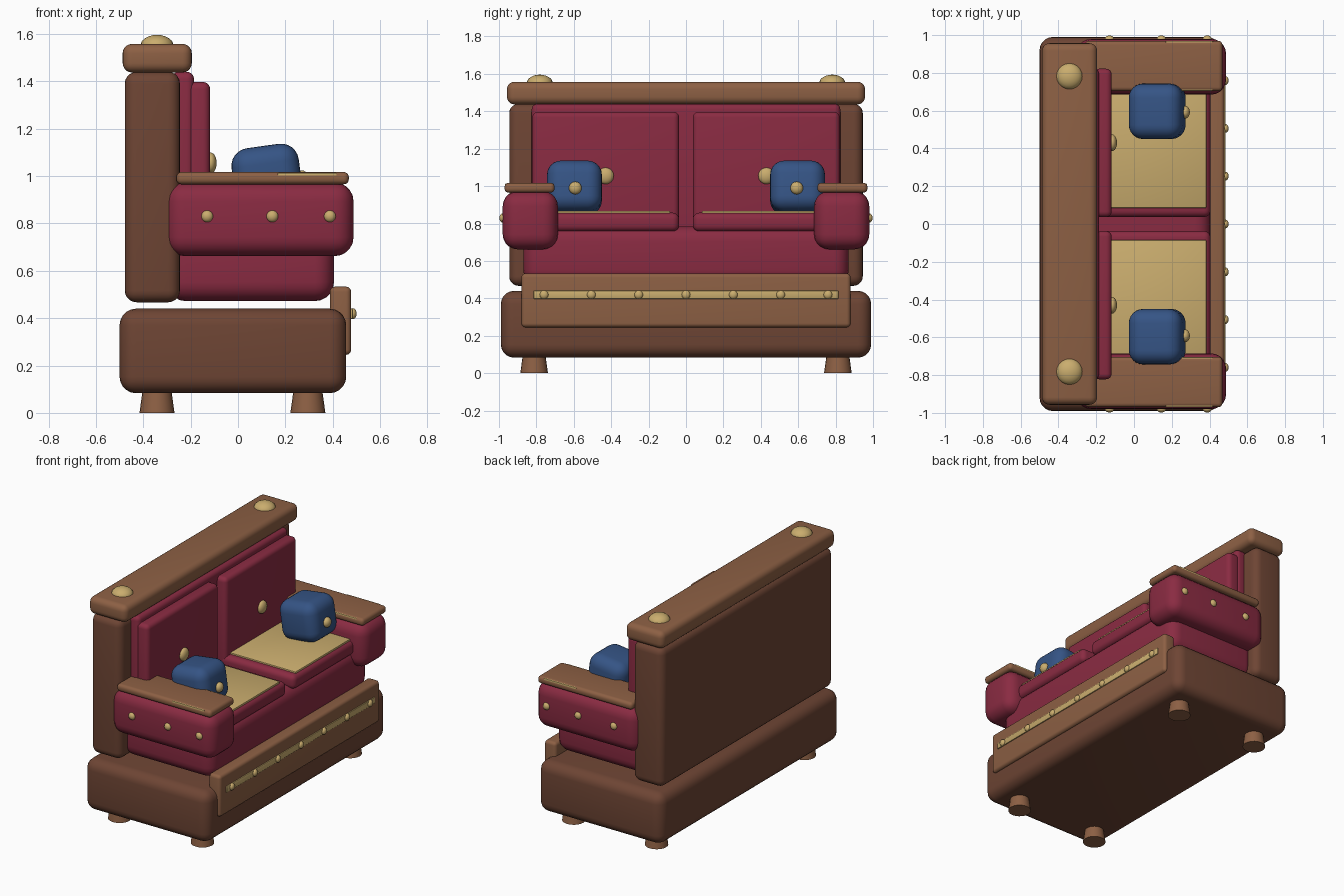
import bpy, math

if "Cube" in bpy.data.objects:
    bpy.data.objects.remove(bpy.data.objects["Cube"])


def material(name, rgb):
    m = bpy.data.materials.new(name)
    lin = [((c / 255 + 0.055) / 1.055) ** 2.4 for c in rgb]
    m.diffuse_color = (*lin, 1)
    m.use_nodes = True
    m.node_tree.nodes["Principled BSDF"].inputs["Base Color"].default_value = m.diffuse_color
    return m


DARK = material("dark wood", (110, 69, 52))
WOOD = material("mid wood", (141, 96, 68))
RED = material("red upholstery", (138, 43, 66))
BRASS = material("brass", (202, 173, 110))
BLUE = material("blue fabric", (53, 84, 133))


def finish(name, mat):
    ob = bpy.context.object
    ob.name = name
    ob.data.materials.append(mat)
    bpy.ops.object.shade_smooth_by_angle(angle=math.radians(40))
    return ob


def box(name, mat, x, y, z, bevel, segments=5, tilt=0):
    """Rounded box from (min, max) ranges on each axis."""
    bpy.ops.mesh.primitive_cube_add(size=1, location=[(a + b) / 2 for a, b in (x, y, z)])
    ob = bpy.context.object
    ob.scale = [b - a for a, b in (x, y, z)]
    bpy.ops.object.transform_apply(location=False, rotation=False, scale=True)
    mod = ob.modifiers.new("rounding", 'BEVEL')
    mod.width, mod.segments = bevel, segments
    bpy.ops.object.modifier_apply(modifier=mod.name)
    ob.rotation_euler.y = tilt
    return finish(name, mat)


def button(name, loc, radii):
    bpy.ops.mesh.primitive_uv_sphere_add(segments=20, ring_count=12, radius=1, location=loc)
    bpy.context.object.scale = radii
    bpy.ops.object.transform_apply(location=False, rotation=False, scale=True)
    return finish(name, BRASS)


def span(side, a, b):
    return tuple(sorted((side * a, side * b)))


# Wooden base, backrest and top rail
box("base", DARK, (-0.5, 0.457), (-0.99, 0.99), (0.083, 0.44), 0.07)
box("backrest_frame", DARK, (-0.478, -0.245), (-0.945, 0.945), (0.467, 1.44), 0.05)
box("top_rail", WOOD, (-0.487, -0.195), (-0.957, 0.957), (1.437, 1.558), 0.04)

# Front panel with studded brass strip
box("front_panel", WOOD, (0.388, 0.478), (-0.88, 0.88), (0.245, 0.533), 0.022)
box("front_strip", BRASS, (0.46, 0.485), (-0.815, 0.815), (0.397, 0.441), 0.005, 2)
for i in range(7):
    button("front_stud", (0.485, -0.759 + i * 0.253, 0.419), (0.016, 0.023, 0.023))

# Upholstered core
box("seat_base", RED, (-0.3, 0.405), (-0.87, 0.87), (0.472, 0.785), 0.08)
box("back_panel", RED, (-0.28, -0.186), (-0.825, 0.825), (0.6, 1.44), 0.03)

for s in (-1, 1):
    # Cushions
    box("back_cushion", RED, (-0.215, -0.118), span(s, 0.037, 0.822), (0.72, 1.397), 0.03)
    box("seat_cushion", RED, (-0.2, 0.405), span(s, 0.037, 0.822), (0.757, 0.858), 0.035)
    box("seat_plate", BRASS, (-0.17, 0.383), span(s, 0.085, 0.775), (0.85, 0.868), 0.005, 2)
    button("back_button", (-0.115, s * 0.43, 1.055), (0.025, 0.044, 0.044))

    # Armrest with wooden cap, brass inlay and side studs
    box("arm", RED, (-0.305, 0.488), span(s, 0.685, 0.98), (0.662, 0.973), 0.08)
    box("arm_cap", WOOD, (-0.26, 0.468), span(s, 0.703, 0.97), (0.965, 1.017), 0.022)
    box("arm_inlay", BRASS, (0.167, 0.417), span(s, 0.705, 0.969), (0.996, 1.013), 0.004, 2)
    for x in (-0.13, 0.145, 0.388):
        button("arm_stud", (x, s * 0.978, 0.83), (0.025, 0.02, 0.025))

    # Tilted pillow and its button
    box("pillow", BLUE, (-0.02, 0.266), span(s, 0.45, 0.743), (0.855, 1.128), 0.075, 6,
        math.radians(-8))
    button("pillow_button", (0.27, s * 0.592, 0.99), (0.026, 0.034, 0.034))

    # Rail dome
    button("rail_dome", (-0.342, s * 0.782, 1.55), (0.07, 0.07, 0.046))

    # Tapered feet
    for x in (-0.342, 0.295):
        bpy.ops.mesh.primitive_cone_add(vertices=20, radius1=0.074, radius2=0.06,
                                        depth=0.1, location=(x, s * 0.812, 0.05))
        finish("foot", WOOD)
